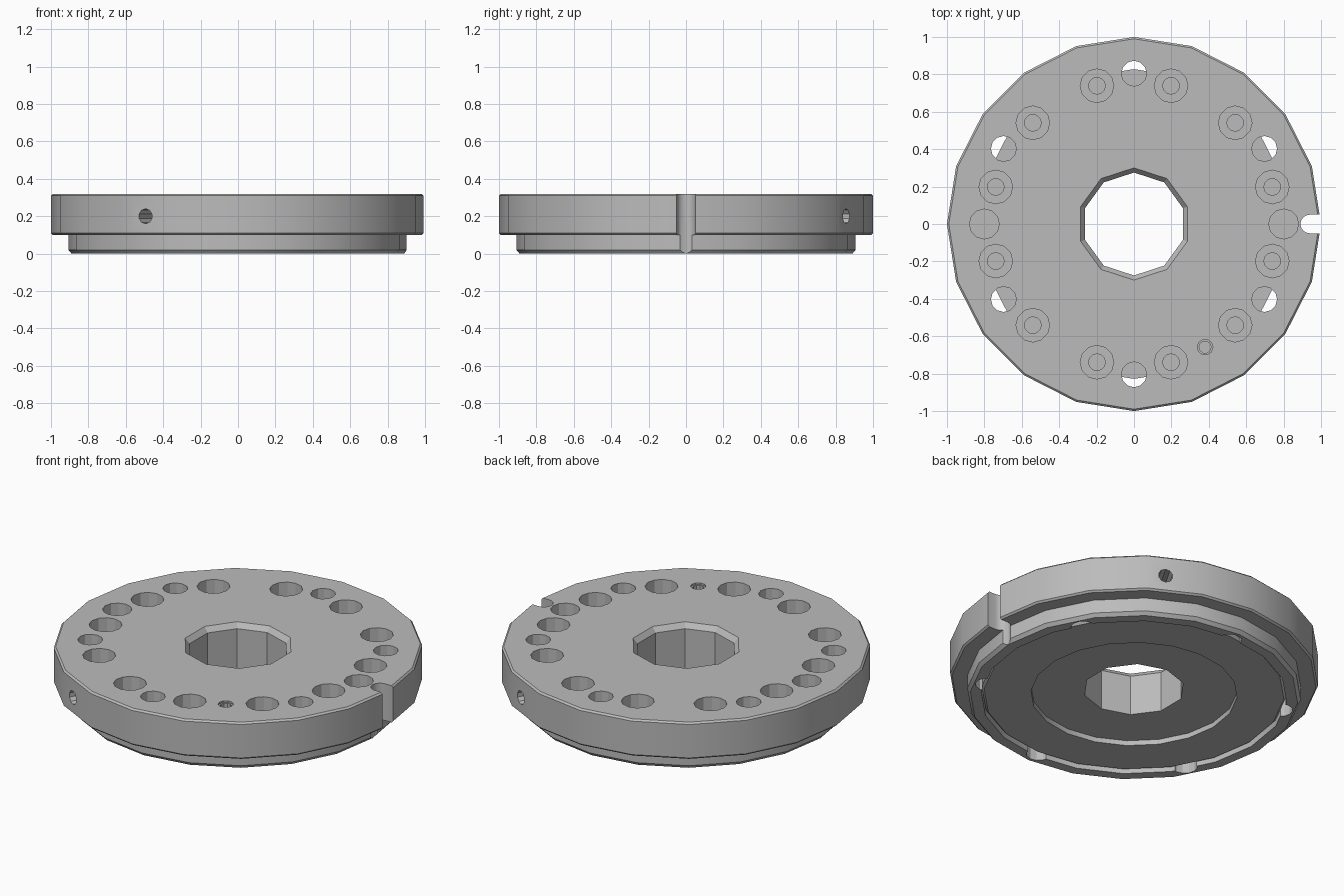
import bpy, bmesh, math
from mathutils import Matrix, Vector

cube = bpy.data.objects.get("Cube")
if cube:
    bpy.data.objects.remove(cube, do_unlink=True)

GREY = (0.5, 0.5, 0.5, 1.0)
steel = bpy.data.materials.new("steel_grey")
steel.use_nodes = True
steel.diffuse_color = GREY
steel.node_tree.nodes["Principled BSDF"].inputs["Base Color"].default_value = GREY


def lathe(bm, profile, sides, matrix=None):
    """Revolve an (r, z) profile that starts and ends on the axis."""
    matrix = matrix or Matrix()
    rings = []
    for r, z in profile:
        count = sides if r > 0 else 1
        ring = []
        for i in range(count):
            a = math.tau * i / sides
            ring.append(bm.verts.new(matrix @ Vector((r * math.cos(a), r * math.sin(a), z))))
        rings.append(ring)
    for low, high in zip(rings, rings[1:]):
        for i in range(sides):
            j = (i + 1) % sides
            if len(low) == 1:
                bm.faces.new((low[0], high[j], high[i]))
            elif len(high) == 1:
                bm.faces.new((low[i], low[j], high[0]))
            else:
                bm.faces.new((low[i], low[j], high[j], high[i]))


def prism(bm, outline, z0, z1):
    base = [bm.verts.new((x, y, z0)) for x, y in outline]
    face = bm.faces.new(base)
    top = bmesh.ops.extrude_face_region(bm, geom=[face])["geom"]
    verts = [v for v in top if isinstance(v, bmesh.types.BMVert)]
    bmesh.ops.translate(bm, verts=verts, vec=(0, 0, z1 - z0))


def finish(bm, name):
    bmesh.ops.recalc_face_normals(bm, faces=bm.faces)
    mesh = bpy.data.meshes.new(name)
    bm.to_mesh(mesh)
    bm.free()
    obj = bpy.data.objects.new(name, mesh)
    bpy.context.collection.objects.link(obj)
    mesh.materials.append(steel)
    return obj


def activate(obj):
    bpy.ops.object.select_all(action='DESELECT')
    obj.select_set(True)
    bpy.context.view_layer.objects.active = obj


def cut(obj, cutter):
    mod = obj.modifiers.new("cut", 'BOOLEAN')
    mod.operation = 'DIFFERENCE'
    mod.solver = 'EXACT'
    mod.object = cutter
    cutter.hide_render = True
    activate(obj)
    bpy.ops.object.modifier_apply(modifier=mod.name)


def polar(radius, degrees):
    a = math.radians(degrees)
    return Matrix.Translation((radius * math.cos(a), radius * math.sin(a), 0))


def drill(bm, steps, sides, matrix):
    """Stepped drill given as (radius, bottom, top) from the bottom up."""
    profile = [(0, steps[0][1])]
    for r, low, high in steps:
        profile += [(r, low), (r, high)]
    lathe(bm, profile + [(0, steps[-1][2])], sides, matrix)


SIDES = 20
TOP, STEP, ABOVE = 0.32, 0.10, 0.4

# Flange with a narrower rim below it and a pocket in the underside
bm = bmesh.new()
lathe(bm, [(0, STEP), (0.83, STEP), (0.83, 0), (0.89, 0), (0.907, 0.02),
           (0.907, STEP), (0.99, STEP), (1, 0.11), (1, 0.31), (0.99, TOP), (0, TOP)], SIDES)
flange = finish(bm, "flange_body")

# Cover plate set into the pocket, with a shallow central recess
bm = bmesh.new()
lathe(bm, [(0, 0.05), (0.56, 0.05), (0.56, 0.02), (0.815, 0.02),
           (0.828, 0.035), (0.828, STEP), (0, STEP)], SIDES)
plate = finish(bm, "cover_plate")

# Holes in the flange
bm = bmesh.new()
for k in range(12):
    drill(bm, [(0.045, 0.08, 0.17), (0.09, 0.17, ABOVE)], 12, polar(0.765, 15 + 30 * k))
for k in range(6):
    drill(bm, [(0.068, -0.1, ABOVE)], 12, polar(0.805, 30 + 60 * k))
for angle in (0, 180):
    drill(bm, [(0.08, 0.14, ABOVE)], 12, polar(0.8, angle))
drill(bm, [(0.032, 0.2, 0.31), (0.042, 0.31, ABOVE)], 10, polar(0.76, -60))

# Radial holes in the rim
for angle in (60, 240):
    turn = Matrix.Rotation(math.radians(angle), 4, 'Z') @ Matrix.Rotation(math.pi / 2, 4, 'Y')
    drill(bm, [(0.04, 0.72, 1.1)], 10, Matrix.Translation((0, 0, 0.2)) @ turn)

# Round-ended key slot
arc = [math.radians(90 + 180 * i / 8) for i in range(9)]
slot = [(0.94 + 0.05 * math.cos(a), 0.05 * math.sin(a)) for a in arc]
prism(bm, slot + [(1.1, -0.05), (1.1, 0.05)], -0.1, ABOVE)
holes = finish(bm, "hole_cutter")

# Chamfered centre bore
bm = bmesh.new()
lathe(bm, [(0, -0.1), (0.275, -0.1), (0.275, 0.29), (0.3, TOP), (0.3, ABOVE), (0, ABOVE)],
      10, Matrix.Rotation(math.radians(18), 4, 'Z'))
bore = finish(bm, "bore_cutter")

cut(flange, holes)
cut(flange, bore)
cut(plate, bore)
for cutter in (holes, bore):
    bpy.data.objects.remove(cutter, do_unlink=True)

for obj in (flange, plate):
    activate(obj)
    bpy.ops.object.shade_smooth_by_angle(angle=math.radians(25))
